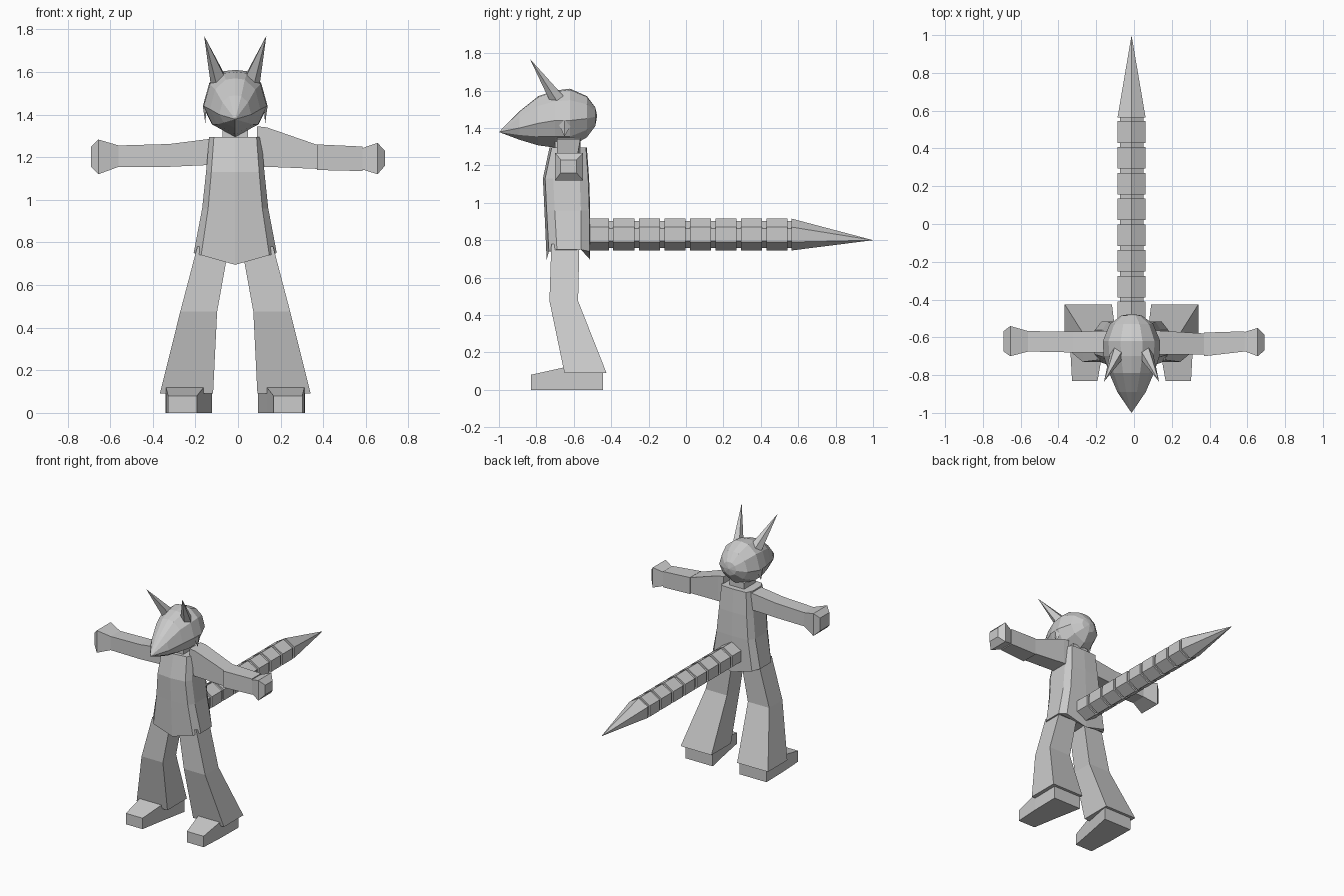
import bpy, bmesh, math

if "Cube" in bpy.data.objects:
    bpy.data.objects.remove(bpy.data.objects["Cube"])

CX = -0.013  # body centre line
GREY = bpy.data.materials.new("light grey")
GREY.diffuse_color = (0.6, 0.6, 0.6, 1)
GREY.use_nodes = True
GREY.node_tree.nodes["Principled BSDF"].inputs["Base Color"].default_value = GREY.diffuse_color


def loft(name, rings):
    """Skin a list of closed rings; a one-point ring makes a tip."""
    bm = bmesh.new()
    vs = [[bm.verts.new(p) for p in r] for r in rings]
    for a, b in zip(vs, vs[1:]):
        n = max(len(a), len(b))
        for i in range(n):
            j = (i + 1) % n
            if len(a) == 1:
                bm.faces.new((a[0], b[i], b[j]))
            elif len(b) == 1:
                bm.faces.new((a[i], a[j], b[0]))
            else:
                bm.faces.new((a[i], a[j], b[j], b[i]))
    for r in (vs[0], vs[-1]):
        if len(r) > 2:
            bm.faces.new(r)
    bmesh.ops.recalc_face_normals(bm, faces=bm.faces)
    me = bpy.data.meshes.new(name)
    bm.to_mesh(me)
    bm.free()
    me.materials.append(GREY)
    ob = bpy.data.objects.new(name, me)
    bpy.context.collection.objects.link(ob)
    return ob


def rect_z(x0, x1, y0, y1, z):
    return [(x0, y0, z), (x1, y0, z), (x1, y1, z), (x0, y1, z)]


def rect_x(x, y0, y1, z0, z1):
    return [(x, y0, z0), (x, y1, z0), (x, y1, z1), (x, y0, z1)]


# Head: rings along y, widest at the mouth line, snout drawn to a point
def head_ring(y, w, top, mid, bot):
    prof = [(0, top), (0.38, top - 0.04 * (top - mid)), (0.8, mid + 0.64 * (top - mid)),
            (1, mid), (0.72, mid - 0.6 * (mid - bot)), (0, bot)]
    right = [(CX + w * x, y, z) for x, z in prof]
    left = [(CX - w * x, y, z) for x, z in prof[-2:0:-1]]
    return right + left


loft("head", [[(CX, -1.0, 1.378)],
              head_ring(-0.89, 0.075, 1.49, 1.40, 1.337),
              head_ring(-0.79, 0.118, 1.57, 1.425, 1.307),
              head_ring(-0.70, 0.148, 1.60, 1.44, 1.295),
              head_ring(-0.62, 0.152, 1.61, 1.44, 1.297),
              head_ring(-0.53, 0.115, 1.57, 1.45, 1.35),
              head_ring(-0.485, 0.055, 1.51, 1.46, 1.41),
              [(CX, -0.475, 1.465)]])

# Torso: chamfered section flaring to a pointed hem
def torso_ring(w, yf, yb, z, dip=0.0):
    half = [(0, yf, z - dip), (0.82 * w, yf + 0.012, z - 0.18 * dip), (w, yf + 0.055, z),
            (w, yb - 0.05, z), (0.82 * w, yb - 0.005, z - 0.18 * dip), (0, yb, z - dip)]
    return [(CX + x, y, zz) for x, y, zz in half] + [(CX - x, y, zz) for x, y, zz in half[-2:0:-1]]


loft("torso", [torso_ring(0.195, -0.745, -0.512, 0.75, 0.055),
               torso_ring(0.155, -0.757, -0.512, 0.96),
               torso_ring(0.137, -0.765, -0.518, 1.13),
               torso_ring(0.122, -0.73, -0.53, 1.295)])
loft("neck", [rect_z(CX - 0.06, CX + 0.06, -0.70, -0.57, z) for z in (1.27, 1.34)])

for s, side in ((-1, "left"), (1, "right")):
    def mx(ring):
        return [(CX + s * x, y, z) for x, y, z in ring]

    # Horn-like ears
    ear = [(0.07 + 0.042 * math.cos(a), -0.675 + 0.045 * math.sin(a),
            1.54 - 0.02 * math.cos(a) + 0.012 * math.sin(a))
           for a in (k * math.tau / 5 for k in range(5))]
    loft(side + "_ear", [mx(ear), mx([(0.146, -0.835, 1.77)])])

    # Small cheek tufts
    loft(side + "_cheek_tuft", [mx([(0.135, -0.69, 1.44), (0.152, -0.65, 1.44), (0.135, -0.60, 1.44)]),
                                mx([(0.14, -0.65, 1.355)])])

    # Trouser legs
    loft(side + "_leg", [mx(rect_z(0.03, 0.178, -0.72, -0.57, 0.78)),
                         mx(rect_z(0.085, 0.258, -0.73, -0.577, 0.475)),
                         mx(rect_z(0.104, 0.354, -0.65, -0.425, 0.09))])

    # Shoes: narrow toe, raised instep
    shoe = [(-0.83, 0.18, 0.315, 0.08), (-0.65, 0.148, 0.325, 0.12), (-0.445, 0.108, 0.328, 0.09)]
    loft(side + "_shoe", [mx([(a, y, 0), (b, y, 0), (b, y, h), (a, y, h)]) for y, a, b, h in shoe])

# Right arm in three pieces
loft("right_upper_arm", [rect_x(0.09, -0.69, -0.565, 1.155, 1.345),
                         rect_x(0.135, -0.69, -0.565, 1.155, 1.34),
                         rect_x(0.38, -0.69, -0.58, 1.145, 1.255)])
loft("right_forearm", [rect_x(0.37, -0.70, -0.575, 1.14, 1.26),
                       rect_x(0.585, -0.675, -0.568, 1.135, 1.25)])
loft("right_hand", [rect_x(0.575, -0.67, -0.575, 1.145, 1.24),
                    rect_x(0.655, -0.70, -0.55, 1.12, 1.267),
                    rect_x(0.69, -0.67, -0.585, 1.16, 1.23)])

# Left arm in one piece
loft("left_arm", [rect_x(-0.10, -0.68, -0.565, 1.165, 1.29),
                  rect_x(-0.32, -0.68, -0.57, 1.155, 1.262),
                  rect_x(-0.56, -0.675, -0.567, 1.155, 1.255)])
loft("left_hand", [rect_x(-0.56, -0.675, -0.567, 1.155, 1.255),
                   rect_x(-0.655, -0.70, -0.54, 1.12, 1.283),
                   rect_x(-0.69, -0.675, -0.567, 1.155, 1.25)])

# Segmented tail with a thin core and a long spike
def tail_ring(y, k=1.0):
    pts = [(0, 0.085), (0.074, 0.04), (0.074, -0.04), (0, -0.085), (-0.074, -0.04), (-0.074, 0.04)]
    return [(CX + k * x, y, 0.83 + k * z) for x, z in pts]


for i in range(8):
    c = 0.487 - 0.1365 * i
    loft(f"tail_segment_{i + 1}", [tail_ring(c - 0.057), tail_ring(c + 0.057)])
loft("tail_core", [tail_ring(-0.55, 0.84), tail_ring(0.57, 0.84)])
loft("tail_spike", [tail_ring(0.565), [(CX, 1.0, 0.80)]])
